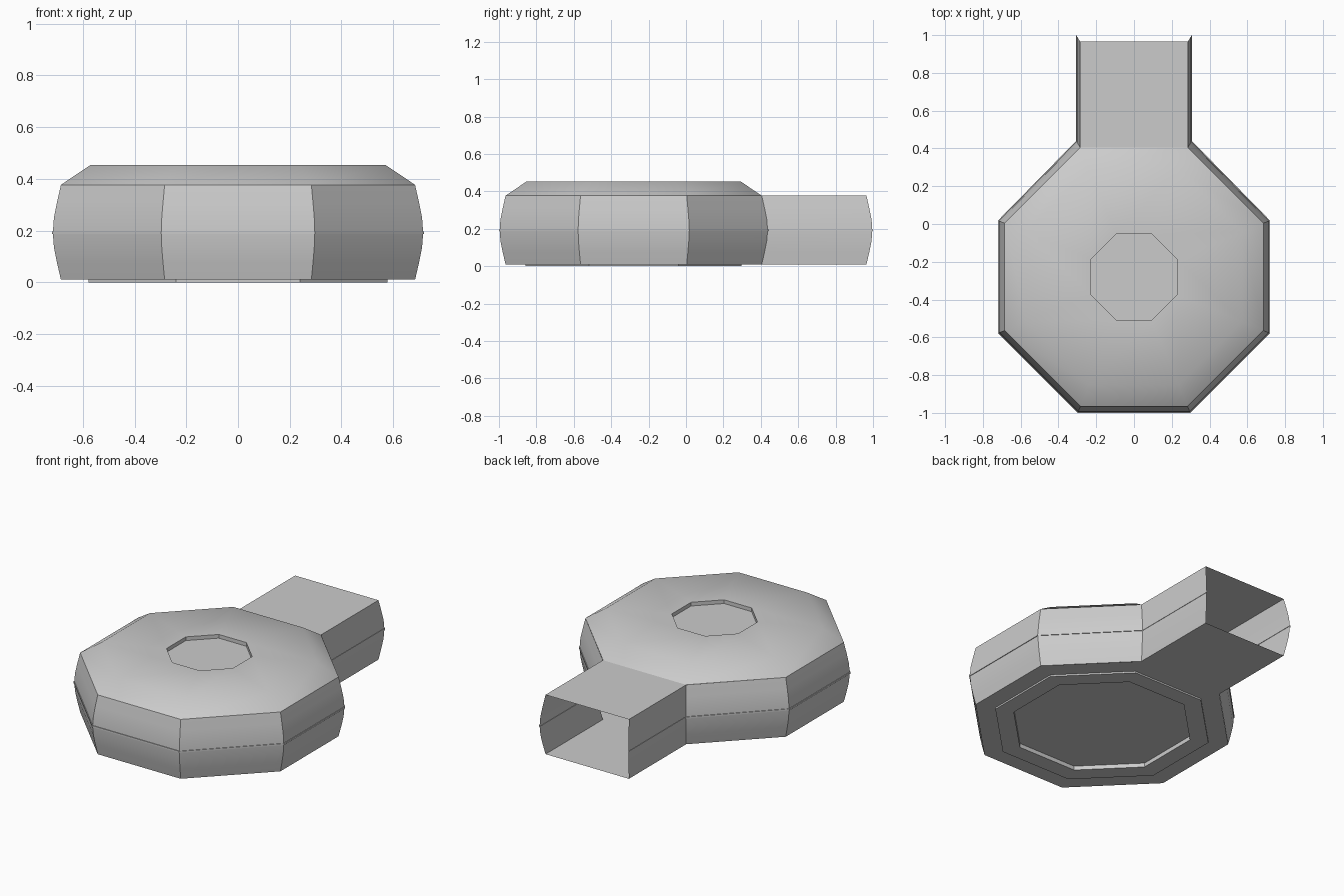
import bpy, math

if "Cube" in bpy.data.objects:
    bpy.data.objects.remove(bpy.data.objects["Cube"])

CY = -0.28                      # centre of the octagonal chamber
T = math.tan(math.pi / 8)       # half side / apothem of an octagon


def octagon(a, z):
    """Counter-clockwise octagon loop with apothem a."""
    r = a / math.cos(math.pi / 8)
    angles = [(i + 0.5) * math.pi / 4 for i in range(8)]
    return [(r * math.cos(t), CY + r * math.sin(t), z) for t in angles]


def keyhole(a, z):
    """Open outline: left passage wall, round the chamber, right passage wall."""
    x, h = passage_half(a), a * T
    left = [(-x, 0.28 + a, z), (-x, CY + a, z), (-a, CY + h, z),
            (-a, CY - h, z), (-h, CY - a, z)]
    return left + [(-px, py, pz) for px, py, pz in reversed(left)]


def passage_half(a):
    return 0.285 + (a - 0.685) * 0.6


def build(name, loops, closed=True, cap_first=False, cap_last=False):
    n = len(loops[0])
    verts = [p for loop in loops for p in loop]
    faces = []
    for k in range(len(loops) - 1):
        for i in range(n if closed else n - 1):
            j = (i + 1) % n
            faces.append((k * n + i, k * n + j, (k + 1) * n + j, (k + 1) * n + i))
    if cap_first:
        faces.append(tuple(reversed(range(n))))
    if cap_last:
        faces.append(tuple(range((len(loops) - 1) * n, len(loops) * n)))
    return finish(name, verts, faces)


def finish(name, verts, faces):
    mesh = bpy.data.meshes.new(name)
    mesh.from_pydata(verts, [], faces)
    obj = bpy.data.objects.new(name, mesh)
    bpy.context.collection.objects.link(obj)
    bpy.ops.object.select_all(action='DESELECT')
    obj.select_set(True)
    bpy.context.view_layer.objects.active = obj
    bpy.ops.object.shade_smooth_by_angle(angle=math.radians(40))
    return obj


# Bulging outer walls with a thin seam lip at mid height
wall = [(0.685, 0.01), (0.700, 0.075), (0.712, 0.135), (0.716, 0.187),
        (0.720, 0.187), (0.720, 0.197), (0.716, 0.197), (0.712, 0.25),
        (0.700, 0.31), (0.685, 0.377)]
build("outer_walls", [keyhole(a, z) for a, z in wall], closed=False)

# Bevelled roof with a shallow octagonal recess
roof = [(0.685, 0.377), (0.572, 0.453), (0.227, 0.453), (0.227, 0.43)]
build("chamber_roof", [octagon(a, z) for a, z in roof], cap_last=True)

# Underside with a raised foot ring and recessed panel
base = [(0.478, 0.025), (0.478, 0.0), (0.578, 0.0), (0.578, 0.01), (0.685, 0.01)]
build("chamber_base", [octagon(a, z) for a, z in base], cap_first=True)

# Passage ceiling and floor
x, y0, y1 = passage_half(0.685), CY + 0.685, 0.28 + 0.685
for name, z, order in (("passage_ceiling", 0.377, (0, 1, 2, 3)),
                       ("passage_floor", 0.01, (3, 2, 1, 0))):
    finish(name, [(-x, y0, z), (x, y0, z), (x, y1, z), (-x, y1, z)], [order])
